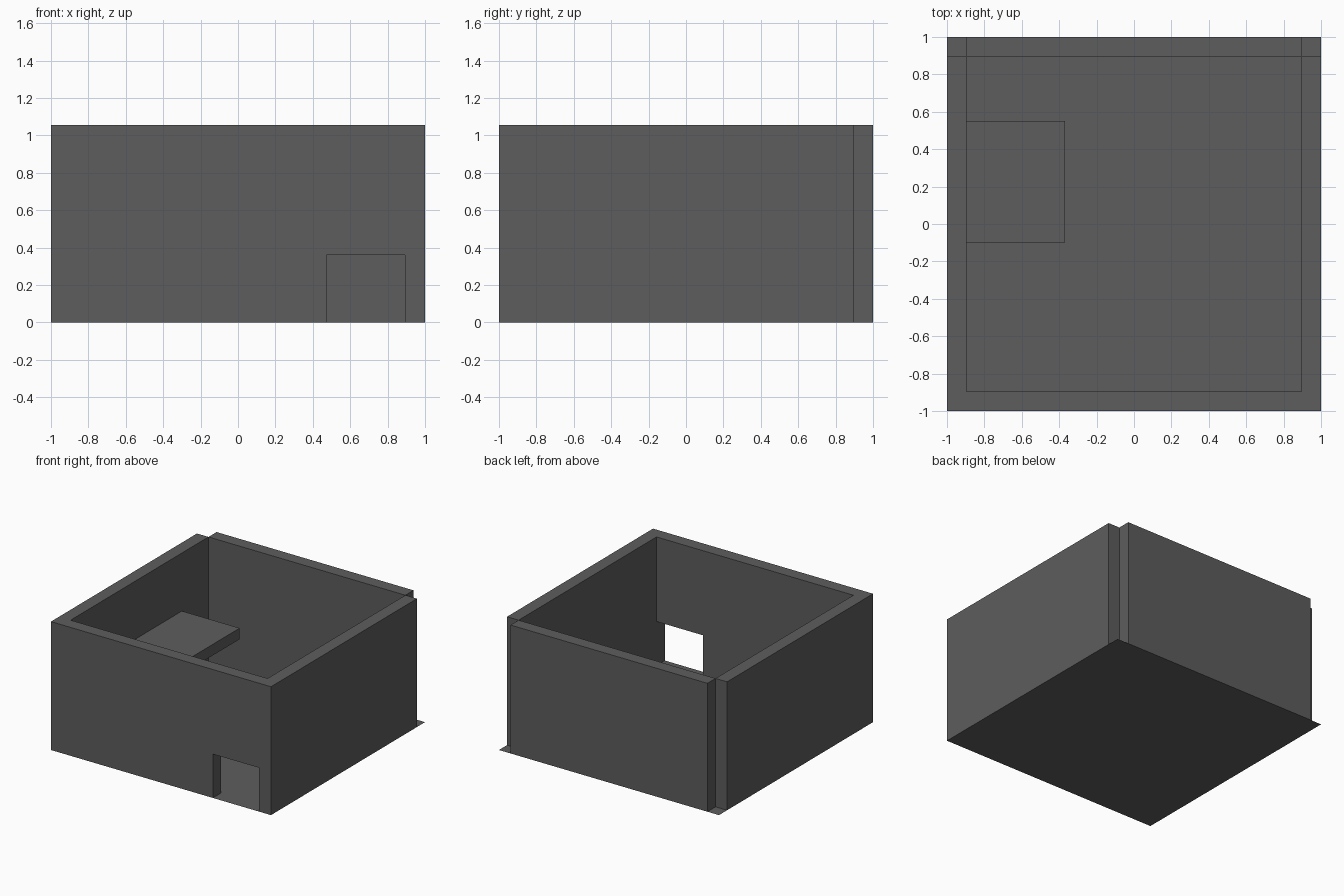
import bpy
import bmesh

if "Cube" in bpy.data.objects:
    bpy.data.objects.remove(bpy.data.objects["Cube"])

H = 1.055     # wall height
I = 0.895     # inner face of the walls

grey = bpy.data.materials.new("dark_grey")
grey.diffuse_color = (0.11, 0.11, 0.11, 1)
grey.use_nodes = True
grey.node_tree.nodes["Principled BSDF"].inputs["Base Color"].default_value = grey.diffuse_color


def prism(name, outline, z0, z1):
    """Extrude a plan outline from z0 to z1 (flat sheet if equal)."""
    bm = bmesh.new()
    face = bm.faces.new([bm.verts.new((x, y, z0)) for x, y in outline])
    if z1 > z0:
        ext = bmesh.ops.extrude_face_region(bm, geom=[face], use_keep_orig=True)
        top = [g for g in ext["geom"] if isinstance(g, bmesh.types.BMVert)]
        bmesh.ops.translate(bm, verts=top, vec=(0, 0, z1 - z0))
        bmesh.ops.recalc_face_normals(bm, faces=bm.faces)
    mesh = bpy.data.meshes.new(name)
    bm.to_mesh(mesh)
    bm.free()
    mesh.materials.append(grey)
    obj = bpy.data.objects.new(name, mesh)
    bpy.context.collection.objects.link(obj)
    return obj


def rect(x0, x1, y0, y1):
    return [(x0, y0), (x1, y0), (x1, y1), (x0, y1)]


# thin floor sheet
prism("floor", rect(-1, 1, -1, 1), 0, 0)

# front and side walls as one U-shaped plan
walls = prism("front_and_side_walls",
              [(-1, -1), (1, -1), (1, I), (I, I),
               (I, -I), (-I, -I), (-I, I), (-1, I)], 0, H)

# back wall, leaving open notches at both rear corners
prism("back_wall", rect(-I, I, I, 1), 0, H)

# shelf on the left wall
prism("shelf", rect(-I, -0.37, -0.1, 0.55), 0.487, 0.578)

# doorway cut through the front wall
cutter = prism("doorway_cutter", rect(0.472, 0.893, -1.1, -0.85), -0.1, 0.36)
cutter.hide_render = True
cutter.hide_viewport = True
cut = walls.modifiers.new("doorway", "BOOLEAN")
cut.operation = "DIFFERENCE"
cut.solver = "EXACT"
cut.object = cutter
